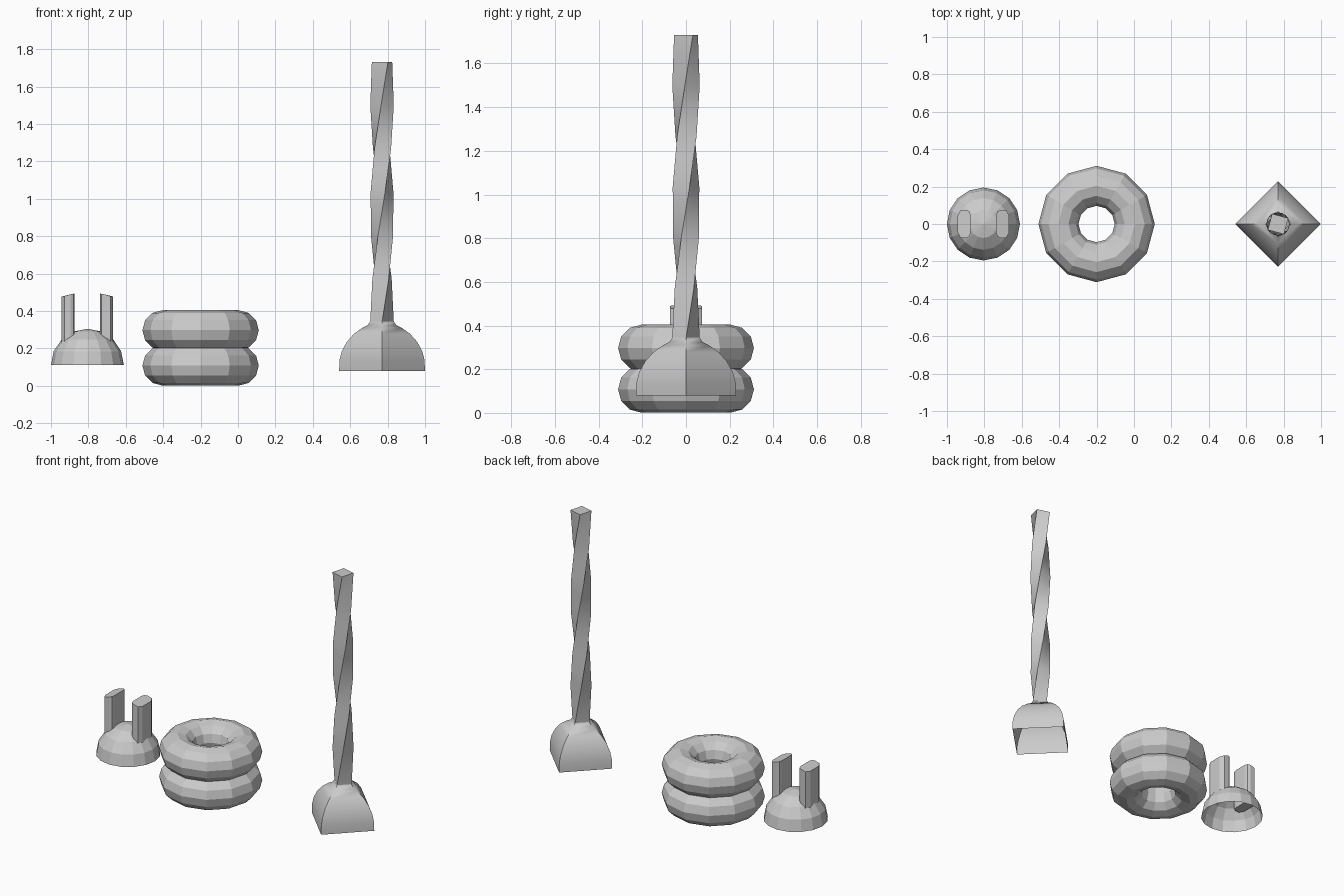
import bpy, bmesh
from math import sin, cos, pi, radians

if "Cube" in bpy.data.objects:
    bpy.data.objects.remove(bpy.data.objects["Cube"])


def make(name, verts, faces):
    mesh = bpy.data.meshes.new(name)
    mesh.from_pydata(verts, [], faces)
    bm = bmesh.new()
    bm.from_mesh(mesh)
    bmesh.ops.recalc_face_normals(bm, faces=bm.faces)
    bm.to_mesh(mesh)
    bm.free()
    ob = bpy.data.objects.new(name, mesh)
    bpy.context.collection.objects.link(ob)
    return ob


def loft(name, rings, cap_start=False, cap_end=False):
    """Bridge a list of closed rings with equal vertex counts."""
    n = len(rings[0])
    verts = [v for r in rings for v in r]
    faces = [(k * n + i, k * n + (i + 1) % n, (k + 1) * n + (i + 1) % n, (k + 1) * n + i)
             for k in range(len(rings) - 1) for i in range(n)]
    if cap_start:
        faces.append(tuple(range(n)))
    if cap_end:
        faces.append(tuple(range(len(verts) - n, len(verts))))
    return make(name, verts, faces)


def ring(x, r, z, n, turn=0.0):
    return [(x + r * cos(turn + 2 * pi * i / n), r * sin(turn + 2 * pi * i / n), z)
            for i in range(n)]


# Two stacked low-poly rings
for name, z in (("lower_ring", 0.108), ("upper_ring", 0.297)):
    bpy.ops.mesh.primitive_torus_add(location=(-0.2, 0, z), major_segments=12,
                                     minor_segments=12, major_radius=0.204,
                                     minor_radius=0.107)
    bpy.context.object.name = name
    bpy.ops.object.shade_flat()

# Open half-sphere dome
DOME_X, DOME_R, DOME_Z = -0.805, 0.195, 0.11
bm = bmesh.new()
bmesh.ops.create_uvsphere(bm, u_segments=16, v_segments=8, radius=DOME_R)
bmesh.ops.delete(bm, geom=[v for v in bm.verts if v.co.z < -0.01], context='VERTS')
mesh = bpy.data.meshes.new("dome")
bm.to_mesh(mesh)
bm.free()
dome = bpy.data.objects.new("dome", mesh)
dome.location = (DOME_X, 0, DOME_Z)
bpy.context.collection.objects.link(dome)

# Upright prongs: chamfered section, top sloping down to the outside
section = [(0.068, -0.045), (0.074, -0.066), (0.09, -0.074), (0.122, -0.074), (0.138, -0.045),
           (0.138, 0.045), (0.122, 0.074), (0.09, 0.074), (0.074, 0.066), (0.068, 0.045)]
for name, s in (("left_prong", -1), ("right_prong", 1)):
    low = [(DOME_X + s * a, b, 0.22) for a, b in section]
    high = [(DOME_X + s * a, b, 0.493 - 0.3 * max(0, a - 0.085) - 0.08 * max(0, abs(b) - 0.045))
            for a, b in section]
    loft(name, [low, high], True, True)

# Square bell-shaped foot, open underneath
POST_X = 0.77
bell = [(0.229, 0.08), (0.228, 0.135), (0.215, 0.185), (0.188, 0.235), (0.15, 0.278),
        (0.105, 0.31), (0.075, 0.325), (0.063, 0.345)]
foot = loft("foot", [ring(POST_X, r, z, 4) for r, z in bell])

# Twisted square post
STEPS = 6
post = loft("twisted_post",
            [ring(POST_X, 0.063, 0.34 + 1.39 * k / STEPS, 4, radians(35 * k))
             for k in range(STEPS + 1)], False, True)

# Smooth along the length, sharp at the corners
bpy.ops.object.select_all(action='DESELECT')
for ob in (foot, post):
    ob.select_set(True)
bpy.context.view_layer.objects.active = post
bpy.ops.object.shade_smooth_by_angle(angle=radians(50))
